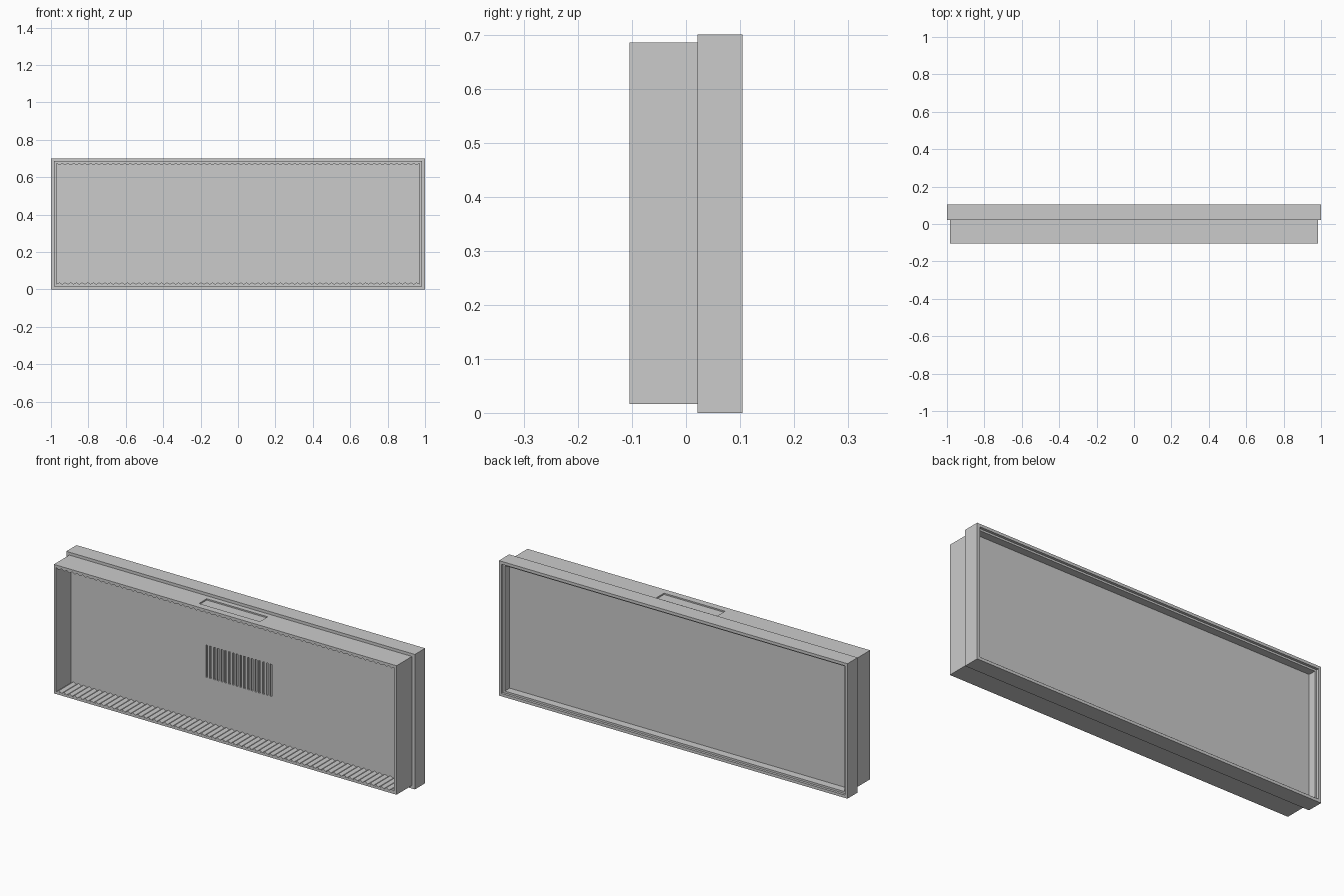
import bpy, bmesh

if "Cube" in bpy.data.objects:
    bpy.data.objects.remove(bpy.data.objects["Cube"])


def make_object(name, bm):
    bmesh.ops.recalc_face_normals(bm, faces=bm.faces)
    mesh = bpy.data.meshes.new(name)
    bm.to_mesh(mesh)
    bm.free()
    obj = bpy.data.objects.new(name, mesh)
    bpy.context.collection.objects.link(obj)
    return obj


def ring_body(name, rings):
    """Bridge rectangles (half width, z low, z high, y) and cap both ends."""
    bm = bmesh.new()
    loops = [[bm.verts.new(p) for p in ((-w, y, lo), (w, y, lo), (w, y, hi), (-w, y, hi))]
             for w, lo, hi, y in rings]
    for a, b in zip(loops, loops[1:]):
        for i in range(4):
            j = (i + 1) % 4
            bm.faces.new((a[i], a[j], b[j], b[i]))
    bm.faces.new(loops[0])
    bm.faces.new(loops[-1])
    return make_object(name, bm)


def add_box(bm, x0, x1, y0, y1, z0, z1):
    verts = bmesh.ops.create_cube(bm, size=1)["verts"]
    for v in verts:
        v.co = ((x0 + x1) / 2 + v.co.x * (x1 - x0),
                (y0 + y1) / 2 + v.co.y * (y1 - y0),
                (z0 + z1) / 2 + v.co.z * (z1 - z0))


def ribbed_strip(name, base, tip, count=64, half=0.97, y0=-0.1045, y1=0.016):
    """Row of triangular ridges running front to back."""
    bm = bmesh.new()
    step = half / count
    rows = []
    for i in range(2 * count + 1):
        z = tip if i % 2 else base
        x = -half + i * step
        rows.append([bm.verts.new((x, y, z)) for y in (y0, y1)])
    for a, b in zip(rows, rows[1:]):
        bm.faces.new((a[0], b[0], b[1], a[1]))
    for i in range(1, 2 * count, 2):
        bm.faces.new((rows[i - 1][0], rows[i][0], rows[i + 1][0]))
    return make_object(name, bm)


PANEL_Y = 0.015

# Housing: front tray, wider back frame and stepped rear recess
housing = ring_body("housing", [
    (0.970, 0.028, 0.673, PANEL_Y),
    (0.970, 0.028, 0.673, -0.105),
    (0.983, 0.016, 0.685, -0.105),
    (0.983, 0.016, 0.685, 0.021),
    (1.000, 0.000, 0.700, 0.021),
    (1.000, 0.000, 0.700, 0.105),
    (0.985, 0.015, 0.685, 0.105),
    (0.985, 0.015, 0.685, 0.092),
    (0.975, 0.025, 0.675, 0.092),
    (0.975, 0.025, 0.675, 0.052),
])

# Cutters: shallow vent slots in the panel and recess in the top
bm = bmesh.new()
slots, span = 18, 0.195
pitch = 2 * span / slots
for i in range(slots):
    x = -span + i * pitch
    add_box(bm, x, x + pitch * 0.5, PANEL_Y - 0.02, PANEL_Y + 0.008, 0.265, 0.432)
add_box(bm, -0.175, 0.175, -0.07, -0.006, 0.678, 0.72)
cutter = make_object("recess_cutter", bm)
cutter.hide_render = True
cutter.hide_viewport = True

cut = housing.modifiers.new("recesses", "BOOLEAN")
cut.operation = "DIFFERENCE"
cut.solver = "EXACT"
cut.object = cutter

# Ridged linings on the tray floor and ceiling
ribbed_strip("floor_ridges", 0.028, 0.037)
ribbed_strip("ceiling_ridges", 0.673, 0.664)
